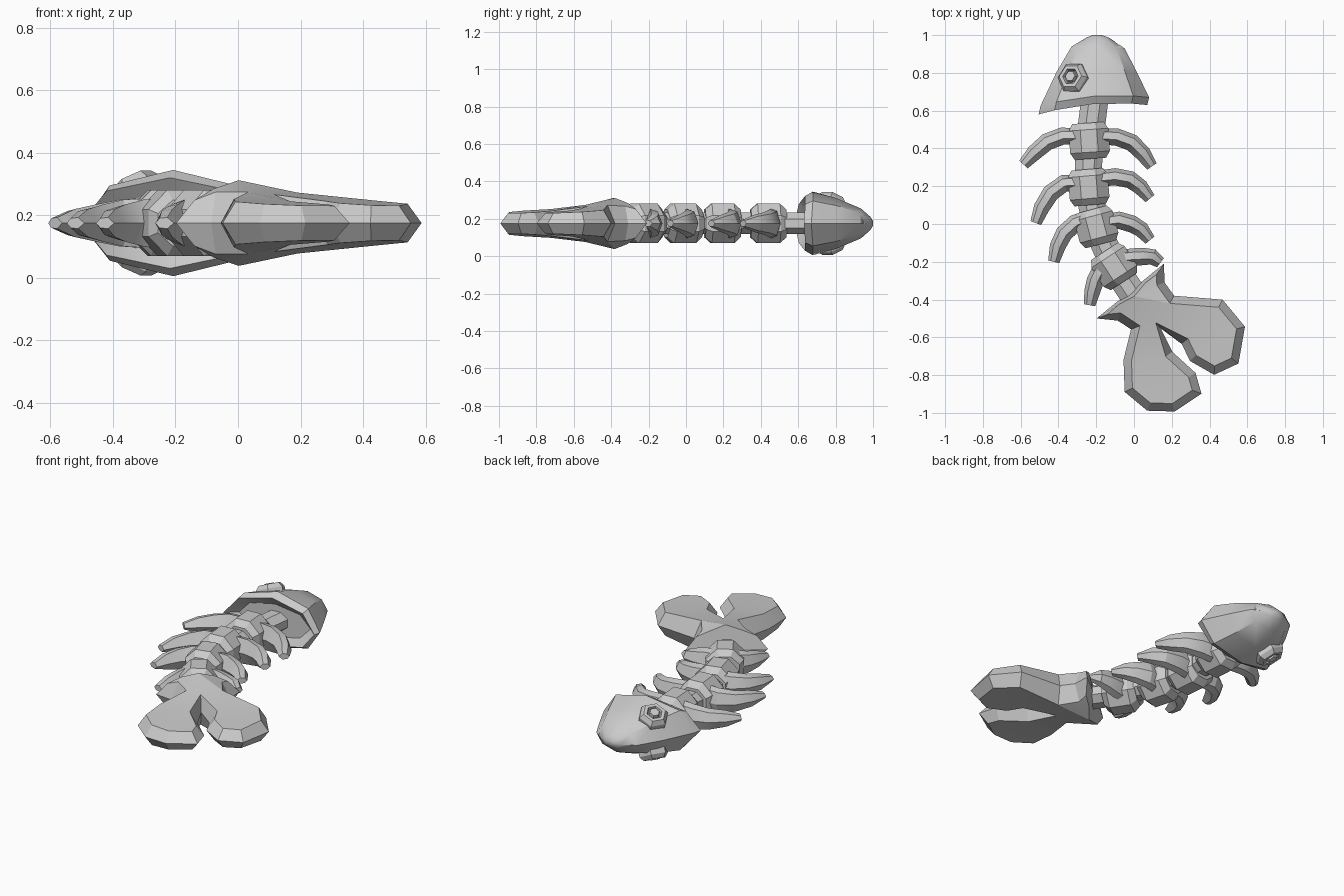
import bpy, bmesh, math
from mathutils import Vector, Matrix

if "Cube" in bpy.data.objects:
    bpy.data.objects.remove(bpy.data.objects["Cube"])

MID = 0.175  # height of the flat mid-plane
GREY = (0.6, 0.6, 0.6, 1)
bone = bpy.data.materials.new("bone_grey")
bone.use_nodes = True
bone.diffuse_color = GREY
bone.node_tree.nodes["Principled BSDF"].inputs["Base Color"].default_value = GREY


def finish(name, bm, angle=25):
    bmesh.ops.recalc_face_normals(bm, faces=bm.faces)
    mesh = bpy.data.meshes.new(name)
    bm.to_mesh(mesh)
    bm.free()
    mesh.materials.append(bone)
    ob = bpy.data.objects.new(name, mesh)
    bpy.context.collection.objects.link(ob)
    bpy.ops.object.select_all(action="DESELECT")
    ob.select_set(True)
    bpy.context.view_layer.objects.active = ob
    bpy.ops.object.shade_smooth_by_angle(angle=math.radians(angle))
    return ob


def loft(name, rings, angle=25):
    """Skin a list of equal-sized rings and cap both ends."""
    bm = bmesh.new()
    rows = [[bm.verts.new(p) for p in ring] for ring in rings]
    n = len(rows[0])
    for a, b in zip(rows, rows[1:]):
        for i in range(n):
            j = (i + 1) % n
            bm.faces.new((a[i], a[j], b[j], b[i]))
    bm.faces.new(rows[0])
    bm.faces.new(rows[-1])
    return finish(name, bm, angle)


def sweep(name, path, sizes, section):
    """Run a section (side, up) along a flat path, scaled by (width, height)."""
    pts = [Vector((x, y, MID)) for x, y in path]
    rings = []
    for i, p in enumerate(pts):
        d = (pts[min(i + 1, len(pts) - 1)] - pts[max(i - 1, 0)]).normalized()
        side = Vector((d.y, -d.x, 0))
        w, h = sizes[i]
        rings.append([p + side * u * w + Vector((0, 0, v * h)) for u, v in section])
    return loft(name, rings)


def circle(n, turn=0.0):
    return [(math.cos(math.tau * (i + turn) / n), math.sin(math.tau * (i + turn) / n))
            for i in range(n)]


# Head: left edge, right edge and half height of each ring, back to nose
stations = [((-.44, .64), (.01, .68), .10),
            ((-.505, .58), (.07, .63), .145),
            ((-.495, .625), (.08, .67), .17),
            ((-.41, .805), (.015, .805), .135),
            ((-.33, .94), (-.05, .93), .08),
            ((-.25, .988), (-.13, .985), .035),
            ((-.22, 1.0), (-.17, 1.0), .012)]
rings = []
for k, (l, r, h) in enumerate(stations):
    l, r = Vector(l), Vector(r)
    bow = 0.03 if k in (1, 2) else 0
    ring = []
    for c, s in circle(8):
        p = (l + r) / 2 + (r - l) / 2 * c
        ring.append((p.x, p.y + bow * s * s, MID + h * s))
    rings.append(ring)
head = loft("head", rings, 35)

# Mouth slit cut into the nose
bm = bmesh.new()
bmesh.ops.create_cube(bm, size=1, matrix=Matrix.Translation((-.115, .985, MID))
                      @ Matrix.Rotation(math.radians(-40), 4, "Z")
                      @ Matrix.Diagonal((.10, .012, .5, 1)))
cutter = finish("mouth_cutter", bm)
cutter.hide_render = True
cutter.hide_set(True)
cut = head.modifiers.new("mouth", "BOOLEAN")
cut.operation = "DIFFERENCE"
cut.object = cutter

# Eyes: six-sided sockets with a raised pupil, on both sides
profile = [(.085, -.06), (.085, .005), (.065, .03), (.045, .03),
           (.038, .012), (.033, .012), (.028, .034)]
for name, up in (("upper_eye", 1), ("lower_eye", -1)):
    normal = Vector((-.4, .25, .88 * up)).normalized()
    turn = normal.to_track_quat("Z", "Y")
    base = Vector((-.325, .775, MID + .115 * up))
    loft(name, [[base + turn @ Vector((c * r, s * r, z)) for c, s in circle(6)]
                for r, z in profile])

# Spine rod
octagon = circle(8, .5)
spine_path = [(-.205, .68), (-.235, .44), (-.245, .2), (-.2, -.01), (-.105, -.225), (.0, -.38)]
sweep("spine", spine_path, [(.078, .062)] * 6, octagon)

# Vertebrae: centre and turn of each
for i, (x, y, deg) in enumerate([(-.237, .44, 4), (-.24, .195, -5),
                                 (-.2, -.015, -15), (-.105, -.225, -33)]):
    a = math.radians(deg)
    axis = Vector((math.sin(a), -math.cos(a))) if deg > 0 else Vector((-math.sin(a), -math.cos(a)))
    path = [Vector((x, y)) + axis * t for t in (-.095, -.06, .06, .095)]
    sweep(f"vertebra_{i + 1}", path, [(.09, .08), (.114, .114), (.114, .114), (.09, .08)], octagon)

# Ribs: centre line of each, from root to tip
rib_section = [(1, 0), (.55, .85), (-.3, 1), (-1, 0), (-.3, -1), (.55, -.85)]
rib_sizes = [(.042, .08), (.046, .075), (.046, .06), (.042, .045), (.03, .018)]
ribs = {
    "right_rib_1": [(-.28, .465), (-.38, .465), (-.46, .435), (-.53, .375), (-.585, .315)],
    "left_rib_1": [(-.19, .465), (-.09, .46), (-.01, .43), (.05, .37), (.095, .305)],
    "right_rib_2": [(-.28, .22), (-.37, .215), (-.44, .165), (-.49, .085), (-.52, .005)],
    "left_rib_2": [(-.19, .24), (-.10, .25), (-.02, .235), (.035, .195), (.085, .135)],
    "right_rib_3": [(-.25, .03), (-.31, .005), (-.37, -.05), (-.405, -.12), (-.425, -.20)],
    "left_rib_3": [(-.15, .01), (-.08, .02), (-.01, .0), (.04, -.03), (.085, -.085)],
    "right_rib_4": [(-.14, -.22), (-.18, -.25), (-.205, -.30), (-.222, -.36), (-.235, -.43)],
    "left_rib_4": [(-.07, -.18), (-.01, -.175), (.05, -.172), (.10, -.175), (.14, -.205)],
}
for name, path in ribs.items():
    flip = 1 if name.startswith("right") else -1
    sweep(name, path, rib_sizes, [(u * flip, v) for u, v in rib_section])

# Tail fin: outline as (along, across) from the middle of its collar
outline = [(0, 0), (0, .09), (0, .23), (.08, .17), (.166, .165), (.344, .351), (.53, .353),
           (.66, .203), (.625, .065), (.487, .012), (.39, .035), (.255, 0),
           (.39, -.03), (.555, -.005), (.66, -.05), (.644, -.22), (.549, -.33),
           (.396, -.36), (.26, -.257), (.16, -.125), (.08, -.15), (0, -.23), (0, -.09)]
along, across = Vector((.63, -.775)), Vector((.775, .63))


def place(s, t, z):
    p = Vector((-.02, -.355)) + along * s + across * t
    return (p.x, p.y, MID + z)


def thickness(s, t):
    steps = [(0, .13), (.05, .14), (.17, .10), (.3, .075), (.7, .05)]
    for (a, ha), (b, hb) in zip(steps, steps[1:]):
        if s <= b:
            h = ha + (hb - ha) * (s - a) / (b - a)
            break
    return min(h, .15 - .45 * abs(t)) if s < .1 else h


def inset(points, amount):
    result = []
    for i, p in enumerate(points):
        p, a, b = Vector(p), Vector(points[i - 1]), Vector(points[(i + 1) % len(points)])
        e, f = (p - a).normalized(), (b - p).normalized()
        m, n = Vector((e.y, -e.x)), Vector((f.y, -f.x))
        q = p + (m + n) * amount / max(1 + m.dot(n), .5)
        if p.x == 0:  # keep the collar face steep
            q.x = .02 if abs(p.y) > .1 else .035 - .2 * abs(p.y)
        result.append(q)
    return result


bm = bmesh.new()
edge = [bm.verts.new(place(s, t, 0)) for s, t in outline]
for sign in (1, -1):
    top = [bm.verts.new(place(q.x, q.y, sign * thickness(q.x, q.y))) for q in inset(outline, .042)]
    for i in range(len(edge)):
        j = (i + 1) % len(edge)
        bm.faces.new((edge[i], edge[j], top[j], top[i]))
    bmesh.ops.triangulate(bm, faces=[bm.faces.new(top)])
finish("tail_fin", bm, 22)
